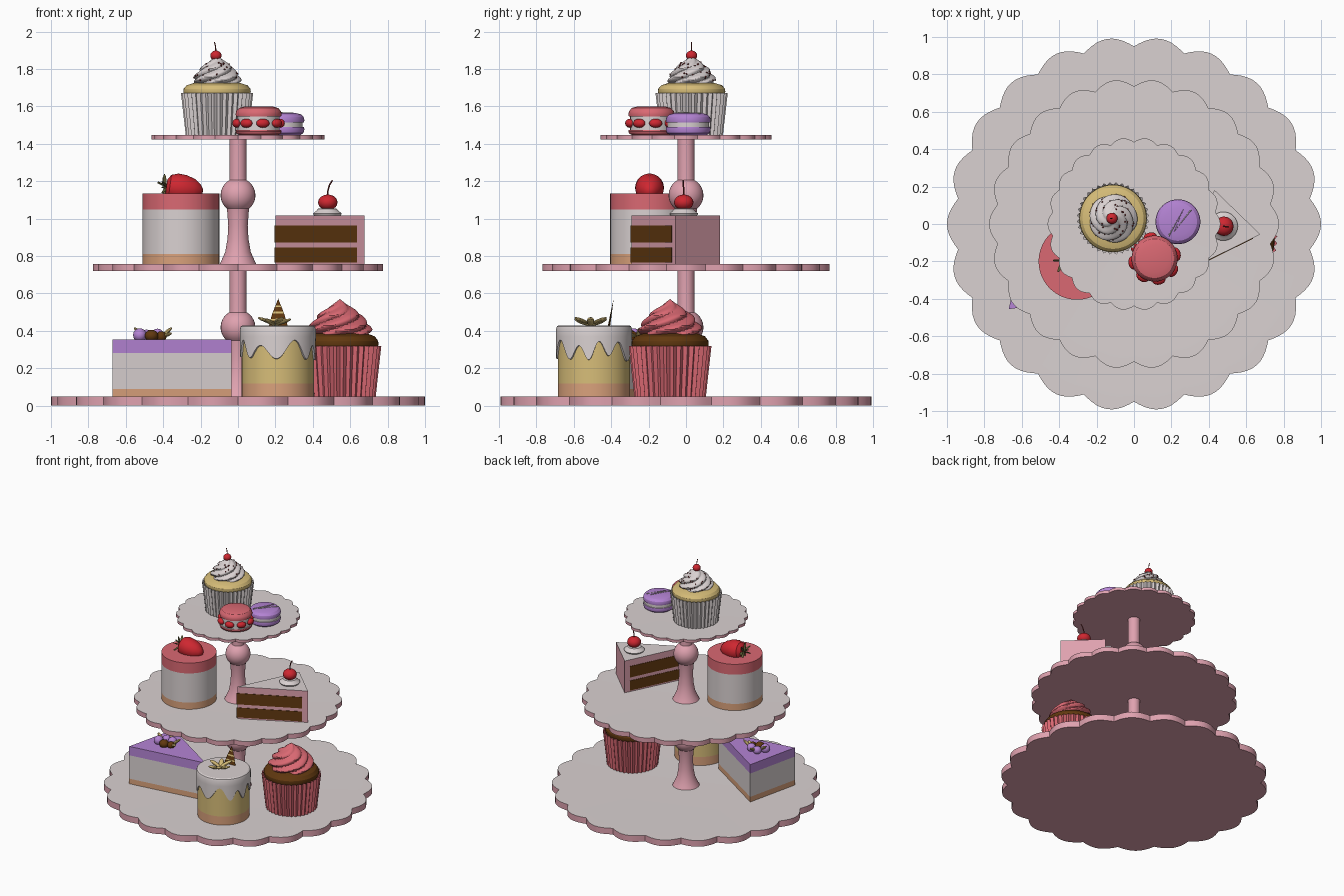
import bpy, bmesh, math, random
from mathutils import Vector, Matrix, Euler

if "Cube" in bpy.data.objects:
    bpy.data.objects.remove(bpy.data.objects["Cube"])
random.seed(4)
TAU = 2 * math.pi

def mat(name, *c):
    m = bpy.data.materials.new(name)
    m.diffuse_color = (*c, 1)
    m.use_nodes = True
    m.node_tree.nodes["Principled BSDF"].inputs["Base Color"].default_value = m.diffuse_color
    return m

WHITE = mat("cream_white", 0.70, 0.64, 0.64)
PINK = mat("stand_pink", 0.74, 0.36, 0.43)
CORAL = mat("coral", 0.70, 0.14, 0.17)
RED = mat("berry_red", 0.62, 0.02, 0.03)
BROWN = mat("chocolate", 0.12, 0.04, 0.005)
YELLOW = mat("sponge_yellow", 0.68, 0.51, 0.19)
TAN = mat("biscuit", 0.70, 0.36, 0.20)
PURPLE = mat("lilac", 0.46, 0.23, 0.66)
LEAF = mat("leaf_olive", 0.13, 0.12, 0.04)
STEM = mat("stem_dark", 0.16, 0.02, 0.02)

def finish(name, bm, mats, loc=(0, 0, 0), rot=(0, 0, 0), scale=(1, 1, 1)):
    bmesh.ops.remove_doubles(bm, verts=bm.verts, dist=1e-5)
    bmesh.ops.recalc_face_normals(bm, faces=bm.faces)
    me = bpy.data.meshes.new(name)
    bm.to_mesh(me)
    bm.free()
    for m in mats:
        me.materials.append(m)
    ob = bpy.data.objects.new(name, me)
    ob.location, ob.rotation_euler, ob.scale = loc, rot, scale
    bpy.context.collection.objects.link(ob)
    return ob

def lathe(name, rings, mats, loc=(0, 0, 0), n=48, mod=None, **kw):
    """rings: (radius, height, material of the band above)"""
    bm = bmesh.new()
    rows = []
    for i, (r, z, m) in enumerate(rings):
        row = []
        for k in range(n):
            th = TAU * k / n
            rr, zz = mod(th, i, r, z) if mod else (r, z)
            row.append(bm.verts.new((rr * math.cos(th), rr * math.sin(th), zz)))
        rows.append(row)
    for i in range(len(rows) - 1):
        for k in range(n):
            j = (k + 1) % n
            f = bm.faces.new((rows[i][k], rows[i][j], rows[i + 1][j], rows[i + 1][k]))
            f.material_index = rings[i][2]
    return finish(name, bm, mats, loc, **kw)

def prism(name, pts, layers, mats, top):
    """layers: (height, material of the band above)"""
    bm = bmesh.new()
    rows = [[bm.verts.new((x, y, z)) for x, y in pts] for z, _ in layers]
    for i in range(len(rows) - 1):
        for k in range(len(pts)):
            j = (k + 1) % len(pts)
            f = bm.faces.new((rows[i][k], rows[i][j], rows[i + 1][j], rows[i + 1][k]))
            f.material_index = layers[i][1]
    bm.faces.new(rows[0])
    bm.faces.new(rows[-1]).material_index = top
    return finish(name, bm, mats)

def blobs(name, m, items, seg=20):
    """ellipsoids: (centre, radii, rotation)"""
    bm = bmesh.new()
    for loc, s, rot in items:
        M = Matrix.LocRotScale(Vector(loc), Euler(rot), Vector(s))
        bmesh.ops.create_uvsphere(bm, u_segments=seg, v_segments=max(5, seg // 2), radius=1, matrix=M)
    return finish(name, bm, [m])

def tube(name, m, pts, r):
    cu = bpy.data.curves.new(name, 'CURVE')
    cu.dimensions, cu.bevel_depth, cu.bevel_resolution, cu.use_fill_caps = '3D', r, 2, True
    sp = cu.splines.new('POLY')
    sp.points.add(len(pts) - 1)
    for p, co in zip(sp.points, pts):
        p.co = (*co, 1)
    cu.materials.append(m)
    bpy.context.collection.objects.link(bpy.data.objects.new(name, cu))

# stand: three scalloped plates, scaled copies
def scallop(th, i, r, z):
    return (r * (0.95 + 0.05 * abs(math.cos(11 * th))) if i in (1, 2, 3) else r, z)

for name, R, z in (("bottom", 1.0, 0.0), ("middle", 0.775, 0.72), ("top", 0.462, 1.424)):
    h = 0.05 * R
    lathe(name + "_plate", [(0, 0, 0), (R, 0, 0), (R, h, 1), (R * .985, h, 1), (R * .9, h, 1),
          (R * .5, h - .006 * R, 1), (0, h - .006 * R, 0)], [PINK, WHITE], (0, 0, z), 220, scallop)

# stand posts with a flared foot and a ball
ball = [(0.093 * math.cos(a), 0.372 + 0.093 * math.sin(a), 0)
        for a in [math.radians(-50 + 11 * k) for k in range(11)]]
for name, z in (("lower_post", 0.047), ("upper_post", 0.753)):
    lathe(name, [(0, 0, 0), (.1, 0, 0), (.09, .02, 0), (.068, .07, 0), (.056, .14, 0), (.052, .21, 0),
          (.057, .28, 0)] + ball + [(.045, .47, 0), (.045, .675, 0), (0, .675, 0)], [PINK], (0, 0, z), 32)

# cupcakes
PROF = [(0, .92), (.12, 1), (.25, .96), (.42, .8), (.55, .7), (.7, .48), (.85, .22), (1, 0)]

def prof(t):
    for (a, ra), (b, rb) in zip(PROF, PROF[1:]):
        if t <= b:
            return ra + (rb - ra) * (t - a) / (b - a)
    return 0

def swirl(th, t):
    return 0.88 + 0.2 * abs(math.sin(2.5 * (th - 4.2 * t)))

def cupcake(name, x, y, z, r0, r1, h, cake, icing, wrap, iz, ir, ih):
    lathe(name + "_wrapper", [(0, 0, 0), (r0, 0, 0), (r1, h, 0), (r1 * .9, h - .01, 0)], [wrap], (x, y, z), 72,
          lambda th, i, r, zz: (r * (1 if round(th * 72 / TAU) % 2 else .925) if i in (1, 2) else r, zz))
    d = iz - z - h
    lathe(name + "_sponge", [(r1 * .88, h - .02, 0), (r1 * .93, h + d * .1, 0), (r1 * .92, h + d * .45, 0),
          (r1 * .84, h + d * .85, 0), (r1 * .65, h + d * 1.1, 0), (0, h + d * 1.2, 0)], [cake], (x, y, z))
    N = 28
    lathe(name + "_icing", [(prof(i / N) * ir, i / N * ih, 0) for i in range(N + 1)], [icing], (x, y, iz), 80,
          lambda th, i, r, zz: (r * swirl(th, i / N), zz))

cupcake("vanilla_cupcake", -.112, .03, 1.445, .168, .194, .228, YELLOW, WHITE, WHITE, 1.72, .122, .155)
cupcake("chocolate_cupcake", .545, -.085, .048, .192, .222, .272, BROWN, CORAL, CORAL, .38, .162, .19)
dots = []
for _ in range(50):
    t, th = random.uniform(.1, .75), random.uniform(0, TAU)
    r = prof(t) * .122 * swirl(th, t)
    dots.append(((-.112 + r * math.cos(th), .03 + r * math.sin(th), 1.72 + .155 * t), (.005,) * 3, (0, 0, 0)))
blobs("icing_sprinkles", STEM, dots, 8)
blobs("cupcake_cherry", RED, [((-.118, .03, 1.872), (.03, .03, .027), (0, 0, 0))])
tube("cupcake_cherry_stem", STEM, [(-.118, .03, 1.89), (-.12, .03, 1.92), (-.126, .03, 1.945)], .003)

# macarons
def macaron(name, x, y, z, r, b, t, H, shell):
    lathe(name, [(0, 0, 0), (r * .8, 0, 0), (r * .96, b * .3, 0), (r, b * .7, 0), (r * .98, b, 1), (r * .92, b, 1),
          (r * .92, t, 1), (r * .98, t, 0), (r, t + (H - t) * .25, 0), (r * .97, t + (H - t) * .55, 0),
          (r * .85, t + (H - t) * .85, 0), (r * .6, H, 0), (0, H, 0)], [shell, WHITE], (x, y, z))

macaron("coral_macaron", .11, -.185, 1.445, .123, .03, .1, .155, CORAL)
macaron("lilac_macaron", .235, .012, 1.445, .12, .045, .07, .12, PURPLE)
blobs("macaron_berries", RED, [((.11 + .118 * math.cos(a), -.185 + .118 * math.sin(a), 1.51), (.024, .036, .024),
      (0, 0, a)) for a in [TAU * (k + .25) / 8 for k in range(8)]])
tube("macaron_drizzle", WHITE, [(.185, -.065, 1.564), (.265, .08, 1.564), (.215, -.04, 1.566), (.305, .075, 1.562)], .004)

# strawberry mousse cake
lathe("strawberry_cake", [(0, 0, 0), (.205, 0, 0), (.205, .055, 1), (.205, .295, 2), (.205, .38, 2), (0, .38, 2)],
      [TAN, WHITE, CORAL], (-.305, -.2, .755), 64)
lathe("strawberry", [(0, -.09, 0), (.04, -.088, 0), (.065, -.07, 0), (.077, -.035, 0), (.075, .01, 0),
      (.06, .06, 0), (.035, .093, 0), (.015, .106, 0), (0, .108, 0)], [RED], (-.295, -.195, 1.16), 32,
      rot=(0, math.radians(98), 0))
blobs("strawberry_leaves", LEAF, [((-.392, -.195 + .035 * math.cos(a), 1.168 + .035 * math.sin(a)), (.01, .04, .004),
      (a, 0, .5 * math.cos(a))) for a in [TAU * k / 7 for k in range(7)]], 10)
tube("strawberry_stem", LEAF, [(-.38, -.195, 1.17), (-.41, -.195, 1.185), (-.43, -.195, 1.195)], .005)

# chocolate cake slice
A, B, C = Vector((.2, -.292)), Vector((.675, -.055)), Vector((.43, .182))
prism("chocolate_slice", [A, B, C], [(.753, 0), (1.016, 0)], [PINK, WHITE], 1)
side, axis = (B - C).normalized(), ((B + C) / 2 - A).normalized()
for name, z0, z1 in (("lower", .765, .845), ("upper", .872, .963)):
    prism(name + "_sponge_layer", [A - axis * .008, A + (B - A) * .915 + side * .004, A + (C - A) * .915 - side * .004],
          [(z0, 0), (z1, 0)], [BROWN], 0)
lathe("slice_cream", [(.07, 0, 0), (.077, .012, 0), (.066, .022, 0), (.06, .026, 0), (.05, .038, 0), (0, .042, 0)],
      [WHITE], (.478, -.012, 1.015), 32)
blobs("slice_cherry", RED, [((.48, -.012, 1.087), (.052, .052, .042), (0, 0, 0))])
tube("slice_cherry_stem", STEM, [(.48, -.012, 1.115), (.481, -.012, 1.15), (.489, -.014, 1.18), (.505, -.016, 1.205)], .004)

# lilac cake slice
prism("lilac_slice", [(-.67, -.455), (-.035, -.37), (-.57, -.02)], [(.048, 0), (.09, 1), (.282, 2), (.355, 2)],
      [TAN, WHITE, PURPLE], 2)
blobs("slice_lilac_berries", PURPLE, [((-.525, -.28, .378), (.036,) * 3, (0, 0, 0)),
      ((-.43, -.235, .378), (.034,) * 3, (0, 0, 0)), ((-.49, -.225, .375), (.032,) * 3, (0, 0, 0))])
blobs("slice_chocolate_drops", BROWN, [((-.462, -.3, .374), (.036, .036, .032), (0, 0, 0)),
      ((-.41, -.285, .37), (.028,) * 3, (0, 0, 0))])
blobs("slice_petals", YELLOW, [((-.385, -.25, .39), (.045, .016, .01), (0, -.7, .3)),
      ((-.39, -.285, .375), (.045, .016, .01), (0, -.3, -.5)), ((-.53, -.25, .395), (.036, .016, .01), (0, .7, -.3)),
      ((-.47, -.2, .385), (.04, .016, .01), (0, -.5, 1.5))], 12)

# glazed vanilla cake
lathe("glazed_cake", [(0, 0, 0), (.193, 0, 0), (.193, .07, 1), (.193, .36, 1), (0, .36, 1)],
      [TAN, YELLOW], (.213, -.492, .048), 64)

def drip(th, i, r, z):
    return r, z + (.042 * math.sin(9 * th + 1.4 * math.sin(2 * th)) + .015 * math.sin(4 * th) if i < 2 else 0)

lathe("cake_glaze", [(.19, .292, 0), (.202, .295, 0), (.203, .37, 0), (.203, .41, 0), (.198, .424, 0), (.188, .43, 0),
      (0, .43, 0)], [WHITE], (.213, -.492, 0), 144, drip)
lathe("chocolate_shard", [(0, 0, 0), (.05, 0, 0), (.044, .03, 1), (.04, .04, 0), (.032, .068, 1), (.027, .08, 0),
      (.018, .105, 1), (.014, .113, 0), (0, .15, 0)], [BROWN, YELLOW], (.215, -.412, .425), 4,
      rot=(-.17, 0, 0), scale=(1, .12, 1))
blobs("cake_flower_petals", YELLOW, [((.195 + .045 * math.cos(a), -.51 + .055 * math.sin(a), .447 + .008 * (k % 2)),
      (.048, .02, .01), (0, -.35, a)) for k, a in enumerate([TAU * k / 6 for k in range(6)])], 12)

# convert tubes and smooth everything, keeping edges sharp
bpy.ops.object.select_all(action='SELECT')
bpy.context.view_layer.objects.active = bpy.data.objects["bottom_plate"]
bpy.ops.object.convert(target='MESH')
bpy.ops.object.select_all(action='SELECT')
bpy.ops.object.shade_smooth_by_angle()
